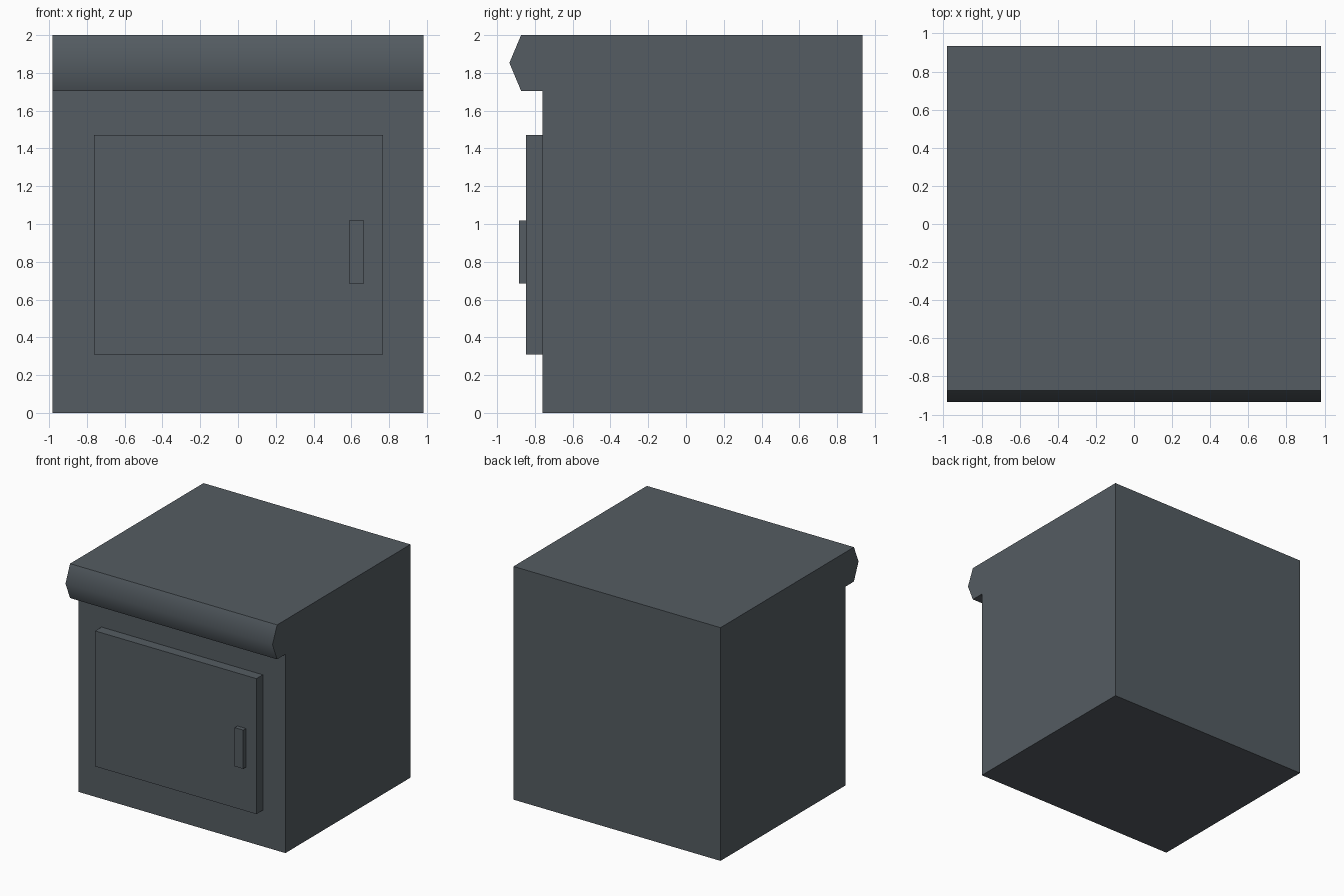
import bpy
import bmesh
from math import radians

cube = bpy.data.objects.get("Cube")
if cube:
    bpy.data.objects.remove(cube, do_unlink=True)

# Single painted-metal colour
metal = bpy.data.materials.new("slate_grey")
metal.use_nodes = True
colour = (0.089, 0.107, 0.122, 1)
metal.diffuse_color = colour
metal.node_tree.nodes["Principled BSDF"].inputs["Base Color"].default_value = colour


def extrude_profile(name, profile, x0, x1):
    """Sweep a (y, z) outline along x into a closed solid."""
    bm = bmesh.new()
    face = bm.faces.new([bm.verts.new((x0, y, z)) for y, z in profile])
    swept = bmesh.ops.extrude_face_region(bm, geom=[face])["geom"]
    verts = [v for v in swept if isinstance(v, bmesh.types.BMVert)]
    bmesh.ops.translate(bm, verts=verts, vec=(x1 - x0, 0, 0))
    bmesh.ops.recalc_face_normals(bm, faces=bm.faces)
    mesh = bpy.data.meshes.new(name)
    bm.to_mesh(mesh)
    bm.free()
    mesh.materials.append(metal)
    obj = bpy.data.objects.new(name, mesh)
    bpy.context.collection.objects.link(obj)
    return obj


def box(name, x0, x1, y0, y1, z0, z1):
    return extrude_profile(name, [(y0, z0), (y1, z0), (y1, z1), (y0, z1)], x0, x1)


# Cabinet with its overhanging, pointed front lip
cabinet = extrude_profile("cabinet", [
    (0.935, 0), (0.935, 2), (-0.873, 2), (-0.935, 1.853),
    (-0.873, 1.705), (-0.76, 1.705), (-0.76, 0)], -0.982, 0.982)

# Raised door and its handle
box("door", -0.763, 0.768, -0.847, -0.76, 0.31, 1.472)
box("door_handle", 0.588, 0.668, -0.884, -0.847, 0.686, 1.018)

# Soften only the shallow crease along the lip
bpy.ops.object.select_all(action="DESELECT")
cabinet.select_set(True)
bpy.context.view_layer.objects.active = cabinet
bpy.ops.object.shade_smooth_by_angle(angle=radians(50))
